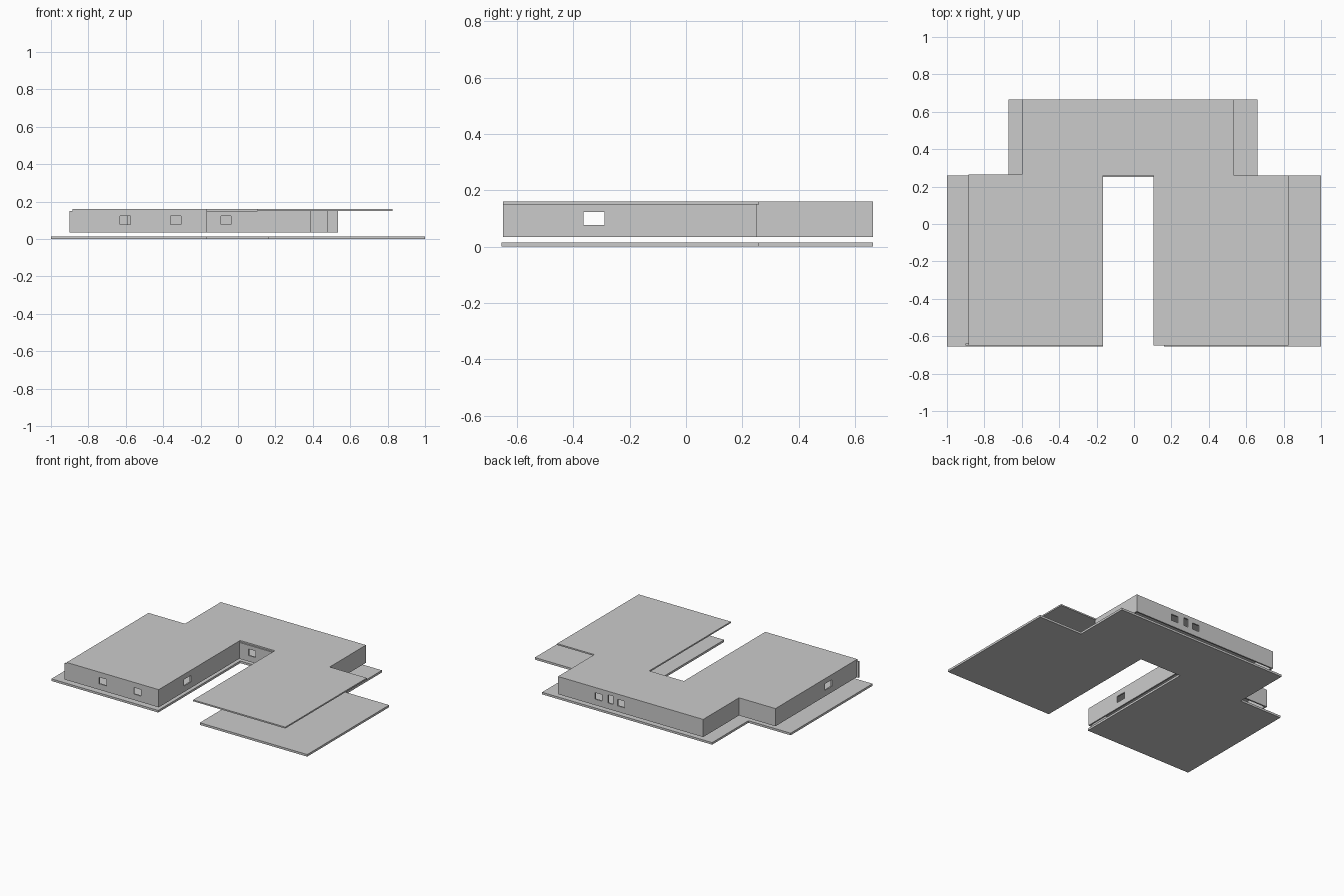
import bpy
import bmesh
from mathutils import Vector

if "Cube" in bpy.data.objects:
    bpy.data.objects.remove(bpy.data.objects["Cube"])

Z0, Z1, TOP = 0.035, 0.15, 0.16   # wall foot, wall head, roof top
T = 0.01                          # wall thickness


def finish(name, bm, faces, offset):
    """Extrude flat faces along offset into a closed solid."""
    ret = bmesh.ops.extrude_face_region(bm, geom=faces, use_keep_orig=True)
    moved = [g for g in ret["geom"] if isinstance(g, bmesh.types.BMVert)]
    bmesh.ops.translate(bm, verts=moved, vec=Vector(offset))
    bmesh.ops.recalc_face_normals(bm, faces=bm.faces)
    mesh = bpy.data.meshes.new(name)
    bm.to_mesh(mesh)
    bm.free()
    obj = bpy.data.objects.new(name, mesh)
    bpy.context.collection.objects.link(obj)
    return obj


def slab(name, outline, z, height):
    bm = bmesh.new()
    face = bm.faces.new([bm.verts.new((x, y, z)) for x, y in outline])
    finish(name, bm, [face], (0, 0, height))


def wall(name, axis, a, b, pos, inward, holes=()):
    """Wall running a..b along axis at pos; holes are (start, end, bottom, top)."""
    us = sorted({a, b, *(v for h in holes for v in h[:2])})
    zs = sorted({Z0, Z1, *(v for h in holes for v in h[2:])})
    bm = bmesh.new()

    def point(u, z):
        return (u, pos, z) if axis == "x" else (pos, u, z)

    grid = [[bm.verts.new(point(u, z)) for z in zs] for u in us]
    faces = []
    for i in range(len(us) - 1):
        for j in range(len(zs) - 1):
            um, zm = (us[i] + us[i + 1]) / 2, (zs[j] + zs[j + 1]) / 2
            if any(h[0] < um < h[1] and h[2] < zm < h[3] for h in holes):
                continue
            faces.append(bm.faces.new((grid[i][j], grid[i + 1][j],
                                       grid[i + 1][j + 1], grid[i][j + 1])))
    d = T * inward
    finish(name, bm, faces, (0, d, 0) if axis == "x" else (d, 0, 0))


def window(start, width=0.055):
    return (start, start + width, 0.077, 0.123)


# U-shaped ground slab
slab("floor_slab", [(-1, -0.655), (-0.165, -0.655), (-0.165, 0.26), (0.16, 0.26),
                    (0.16, -0.655), (1, -0.655), (1, 0.26), (0.66, 0.26),
                    (0.66, 0.665), (-0.67, 0.665), (-0.67, 0.26), (-1, 0.26)],
     0, 0.015)

# U-shaped flat roof
slab("roof_slab", [(-0.885, -0.65), (-0.165, -0.65), (-0.165, 0.26), (0.105, 0.26),
                   (0.105, -0.65), (0.825, -0.65), (0.825, 0.26), (0.535, 0.26),
                   (0.535, 0.665), (-0.6, 0.665), (-0.6, 0.265), (-0.885, 0.265)],
     Z1, TOP - Z1)

# Left wing walls
wall("left_wing_front_wall", "x", -0.9, -0.165, -0.65, 1,
     [window(-0.63), window(-0.36)])
wall("left_wing_outer_wall", "y", -0.64, 0.265, -0.885, 1, [window(-0.365, 0.075)])
wall("left_wing_inner_wall", "y", -0.64, 0.25, -0.165, -1, [window(-0.365, 0.075)])
wall("left_wing_back_wall", "x", -0.875, -0.59, 0.265, -1)

# Centre block walls
wall("centre_left_wall", "y", 0.265, 0.655, -0.6, 1)
wall("centre_back_wall", "x", -0.6, 0.535, 0.665, -1,
     [window(0.015), (0.107, 0.143, 0.077, 0.135), window(0.19)])
wall("centre_right_wall", "y", 0.26, 0.655, 0.535, -1)

# Courtyard wall, with a doorway under the open right wing
wall("courtyard_wall", "x", -0.175, 0.39, 0.25, 1, [window(-0.092)])
wall("doorway_side_wall", "x", 0.475, 0.535, 0.25, 1)
